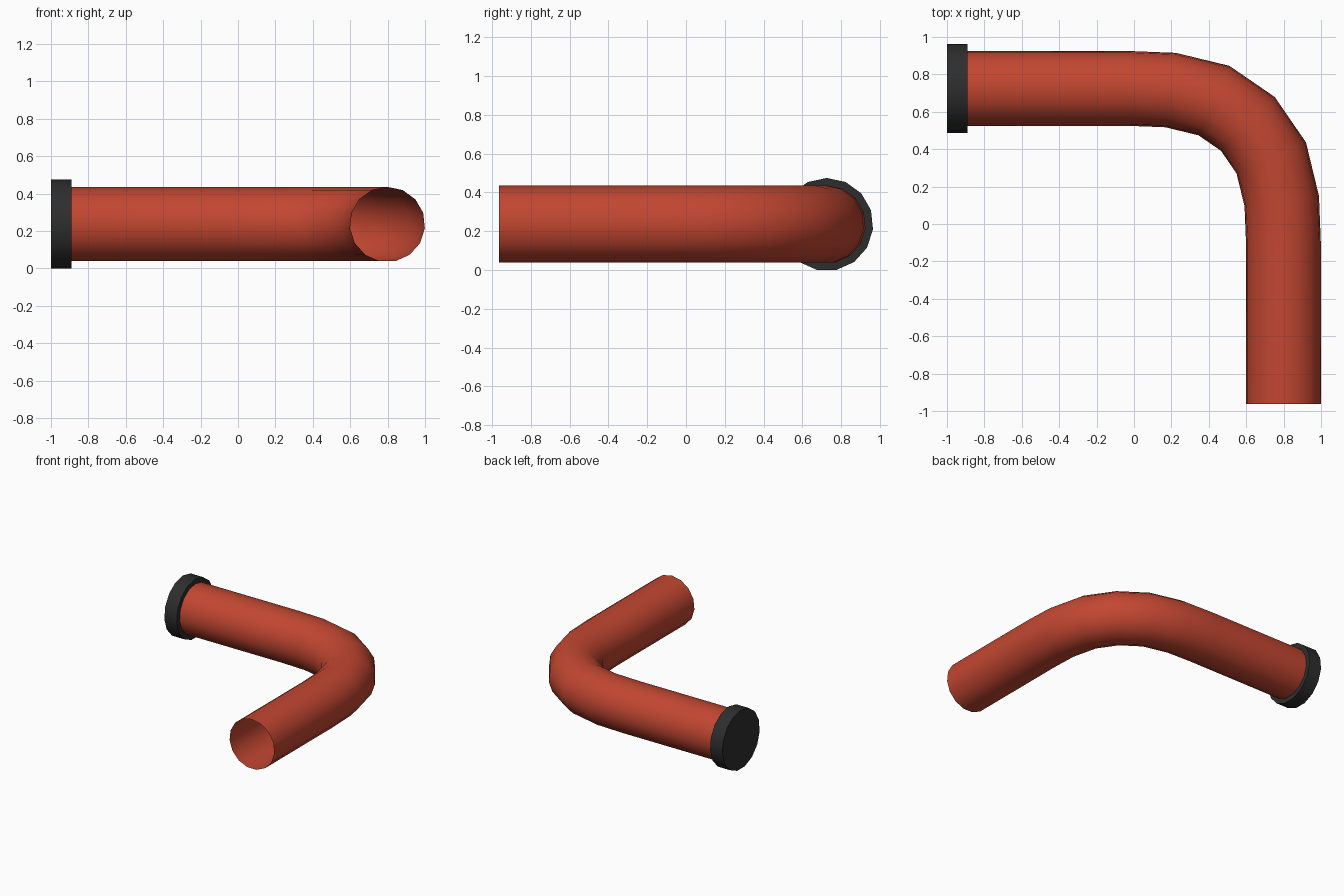
import bpy, bmesh, math
from mathutils import Vector

if "Cube" in bpy.data.objects:
    bpy.data.objects.remove(bpy.data.objects["Cube"])

SIDES = 15
CZ = 0.2345


def material(name, rgb):
    m = bpy.data.materials.new(name)
    m.diffuse_color = (*rgb, 1)
    m.use_nodes = True
    m.node_tree.nodes["Principled BSDF"].inputs["Base Color"].default_value = m.diffuse_color
    return m


def sweep(name, path, radii, mat, caps=False):
    """Sweep a polygon ring along a flat path, mitred at the bends."""
    bm = bmesh.new()
    pts = [Vector((x, y, CZ)) for x, y in path]
    up = Vector((0, 0, 1))
    rings = []
    for i, p in enumerate(pts):
        a = (p - pts[i - 1]).normalized() if i else (pts[1] - p).normalized()
        b = (pts[i + 1] - p).normalized() if i < len(pts) - 1 else a
        side = (a + b).normalized().cross(up)
        stretch = 1 / math.cos(a.angle(b, 0) / 2)
        ring = []
        for k in range(SIDES):
            t = math.pi / 2 + 2 * math.pi * k / SIDES
            off = side * math.cos(t) * stretch + up * math.sin(t)
            ring.append(bm.verts.new(p + off * radii[i]))
        rings.append(ring)
    for r, s in zip(rings, rings[1:]):
        for k in range(SIDES):
            n = (k + 1) % SIDES
            bm.faces.new((r[k], s[k], s[n], r[n]))
    if caps:
        bm.faces.new(rings[0])
        bm.faces.new(rings[-1][::-1])
    bmesh.ops.recalc_face_normals(bm, faces=bm.faces)
    me = bpy.data.meshes.new(name)
    bm.to_mesh(me)
    bm.free()
    me.materials.append(mat)
    ob = bpy.data.objects.new(name, me)
    bpy.context.collection.objects.link(ob)
    bpy.ops.object.select_all(action='DESELECT')
    ob.select_set(True)
    bpy.context.view_layer.objects.active = ob
    bpy.ops.object.shade_smooth_by_angle(angle=math.radians(35))
    return ob


red = material("brick red", (0.54, 0.062, 0.031))
black = material("soft black", (0.027, 0.027, 0.027))

# Open thin-walled pipe with a right-angle bend
CY, CX = 0.725, 0.799
half = [(0.83, 0.0), (0.603, 0.009), (0.372, 0.065)]
bend = [(CX - a, CY - b) for a, b in half]
bend += [(CX - 0.19, CY - 0.19)]
bend += [(CX - b, CY - a) for a, b in reversed(half)]
path = [(-0.93, CY)] + bend + [(CX, -0.963)]
sweep("bent_pipe", path, [0.201] * len(path), red)

# End collar closing the far end
sweep("end_cap", [(-1.0, CY), (-0.89, CY)], [0.2395] * 2, black, caps=True)
